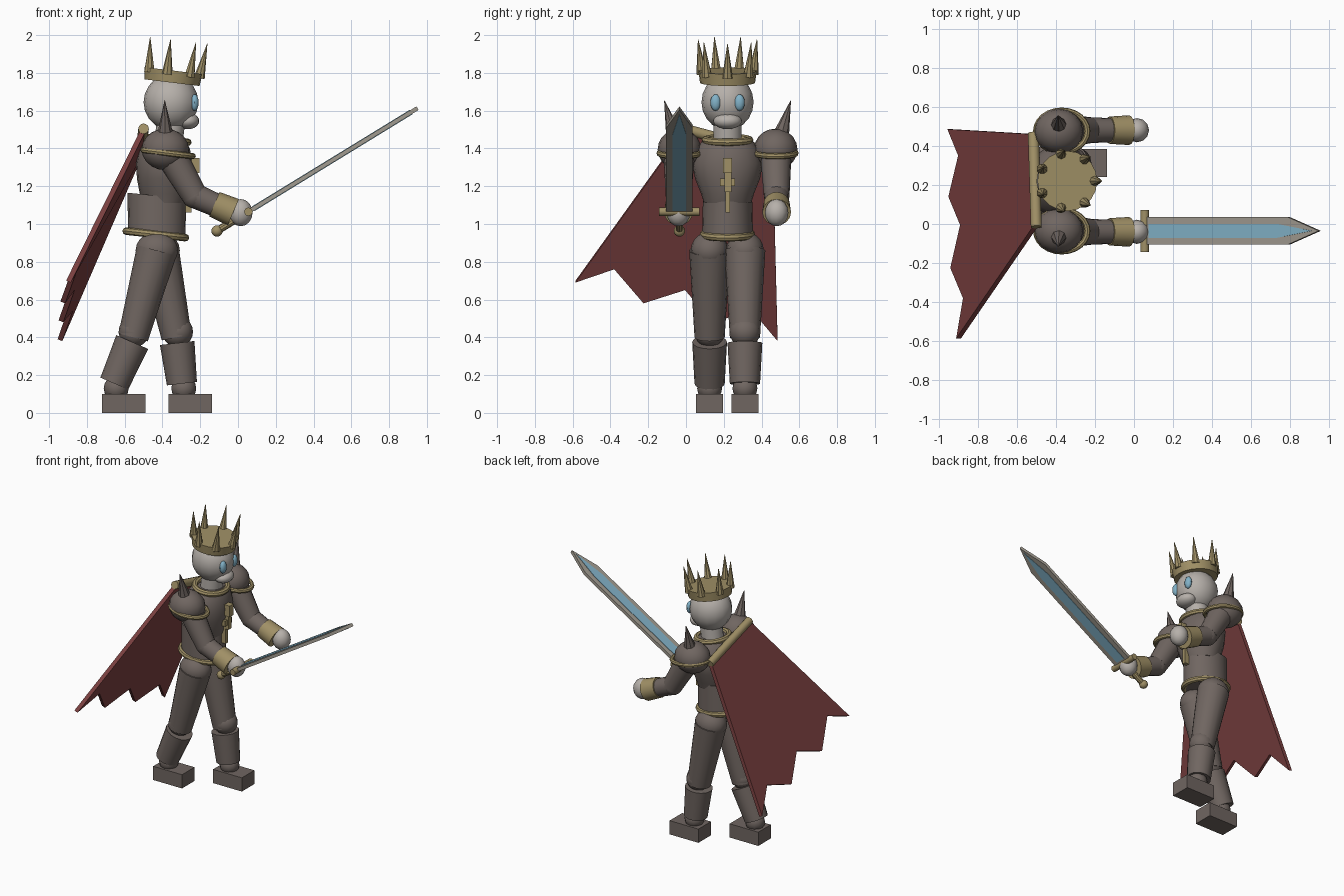
import bpy, bmesh, math
from mathutils import Vector, Matrix

if "Cube" in bpy.data.objects:
    bpy.data.objects.remove(bpy.data.objects["Cube"])


def mat(name, rgb):
    m = bpy.data.materials.new(name)
    lin = [((c / 255 + 0.055) / 1.055) ** 2.4 for c in rgb]
    m.diffuse_color = (*lin, 1)
    m.use_nodes = True
    m.node_tree.nodes["Principled BSDF"].inputs["Base Color"].default_value = m.diffuse_color
    return m


ARMOR = mat("dark_armor", (112, 102, 97))
GOLD = mat("dull_gold", (160, 144, 102))
PALE = mat("pale_stone", (182, 176, 170))
RED = mat("cape_red", (126, 66, 66))
BLUE = mat("ice_blue", (130, 178, 200))
STEEL = mat("blade_steel", (160, 154, 143))
MID = 0.22                                   # the body's centre plane in y


def finish(name, bm, m):
    bmesh.ops.recalc_face_normals(bm, faces=bm.faces)
    me = bpy.data.meshes.new(name)
    bm.to_mesh(me)
    bm.free()
    me.materials.append(m)
    ob = bpy.data.objects.new(name, me)
    bpy.context.collection.objects.link(ob)
    return ob


def tube(name, a, b, r0, r1, m, seg=16):
    a, b = Vector(a), Vector(b)
    d = b - a
    M = Matrix.Translation((a + b) / 2) @ d.to_track_quat('Z', 'Y').to_matrix().to_4x4()
    bm = bmesh.new()
    bmesh.ops.create_cone(bm, cap_ends=True, segments=seg, radius1=r0, radius2=r1,
                          depth=d.length, matrix=M)
    return finish(name, bm, m)


def ball(name, c, r, m, seg=16, rings=10):
    r = r if isinstance(r, tuple) else (r, r, r)
    bm = bmesh.new()
    bmesh.ops.create_uvsphere(bm, u_segments=seg, v_segments=rings, radius=1,
                              matrix=Matrix.Translation(c) @ Matrix.Diagonal((*r, 1)))
    return finish(name, bm, m)


def box(name, lo, hi, m):
    lo, hi = Vector(lo), Vector(hi)
    bm = bmesh.new()
    bmesh.ops.create_cube(bm, size=1, matrix=Matrix.Translation((lo + hi) / 2)
                          @ Matrix.Diagonal((*(hi - lo), 1)))
    return finish(name, bm, m)


def loft(name, rings, m, seg=20):
    # stacked ellipses: (centre x, z, radius x, radius y, tilt)
    bm = bmesh.new()
    loops = []
    for cx, z, rx, ry, tilt in rings:
        loops.append([bm.verts.new((cx + rx * math.cos(t), MID + ry * math.sin(t),
                                    z - tilt * rx * math.cos(t)))
                      for t in (2 * math.pi * i / seg for i in range(seg))])
    for p, q in zip(loops, loops[1:]):
        for i in range(seg):
            bm.faces.new((p[i], p[(i + 1) % seg], q[(i + 1) % seg], q[i]))
    bm.faces.new(loops[0])
    bm.faces.new(loops[-1])
    return finish(name, bm, m)


def hoop(name, c, rx, ry, minor, m, tilt=0.0):
    bpy.ops.mesh.primitive_torus_add(major_radius=1, minor_radius=minor / rx, location=c,
                                     rotation=(0, tilt, 0), major_segments=24, minor_segments=8)
    ob = bpy.context.object
    ob.name = name
    ob.scale = (rx, ry, rx)
    ob.data.materials.append(m)
    return ob


def prism(name, pts, offset, m):
    # flat outline thickened by an offset vector
    bm = bmesh.new()
    f = bm.faces.new([bm.verts.new(p) for p in pts])
    g = bmesh.ops.extrude_face_region(bm, geom=[f])
    bmesh.ops.translate(bm, vec=offset, verts=[v for v in g['geom'] if isinstance(v, bmesh.types.BMVert)])
    return finish(name, bm, m)


# Torso, waist, belt and collar
loft("chest", [(-.39, 1.11, .11, .125, 0), (-.39, 1.16, .13, .14, 0), (-.39, 1.24, .145, .172, 0),
               (-.39, 1.32, .15, .186, 0), (-.39, 1.40, .135, .165, 0), (-.385, 1.45, .10, .125, 0)], ARMOR)
loft("waist", [(-.43, .93, .152, .135, .1), (-.43, 1.15, .155, .13, .1)], ARMOR)
hoop("belt", (-.435, .945, .158, ), .158, .13, .02, GOLD, .11).location = (-.435, MID, .945)
hoop("collar", (-.37, MID, 1.445), .105, .115, .02, GOLD, .12)
tube("neck", (-.37, MID, 1.42), (-.355, MID, 1.54), .075, .075, PALE)

# Chest emblem
box("emblem_top", (-.30, .196, 1.27), (-.205, .243, 1.35), GOLD)
box("emblem_middle", (-.30, .205, 1.17), (-.22, .24, 1.27), GOLD)
box("emblem_bar", (-.30, .18, 1.20), (-.23, .26, 1.24), GOLD)
box("emblem_bottom", (-.30, .208, 1.06), (-.245, .233, 1.17), GOLD)

# Head, muzzle, eyes
ball("head", (-.355, MID, 1.645), (.145, .138, .148), PALE)
ball("muzzle", (-.265, MID, 1.545), (.06, .075, .043), PALE)
for s, side in ((-1, "right"), (1, "left")):
    ball(side + "_eye", (-.23, MID + s * .063, 1.643), (.022, .028, .044), BLUE, 12, 8)

# Crown with seven spikes, tipped slightly forward
tilt = Matrix.Translation((-.345, MID, 1.78)) @ Matrix.Rotation(.12, 4, 'Y')
tube("crown_band", tilt @ Vector((0, 0, -.032)), tilt @ Vector((0, 0, .032)), .146, .154, GOLD, 20)
for i in range(7):
    t = 2 * math.pi * i / 7
    u = Vector((math.cos(t), math.sin(t), 0))
    tube(f"crown_spike_{i}", tilt @ (u * .140 + Vector((0, 0, .01))),
         tilt @ (u * .160 + Vector((0, 0, .195))), .029, .001, GOLD, 8)

# Arms with pauldrons
for s, side in ((-1, "right"), (1, "left")):
    y, ye = MID + s * .255, MID + s * .26
    ball(side + "_pauldron", (-.385, y, 1.395), (.125, .115, .11), ARMOR)
    hoop(side + "_pauldron_trim", (-.37, y, 1.375), .132, .108, .016, GOLD, .12)
    tube(side + "_shoulder_spike", (-.385, MID + s * .28, 1.46), (-.388, MID + s * .335, 1.655),
         .046, .001, ARMOR, 8)
    tube(side + "_upper_arm", (-.375, y, 1.40), (-.23, ye, 1.15), .085, .068, ARMOR)
    ball(side + "_elbow", (-.23, ye, 1.15), .068, ARMOR)
    tube(side + "_forearm", (-.23, ye, 1.15), (-.06, ye, 1.075), .066, .06, ARMOR)
    tube(side + "_cuff", (-.125, ye, 1.105), (-.025, ye, 1.062), .07, .076, GOLD)
    ball(side + "_hand", (.015, ye, 1.06), (.062, .062, .072), PALE, 12, 8)

# Legs in stride: right leg back, left leg forward
for side, y, hip, knee, top, low, foot in (
        ("right", .125, (-.43, .86), (-.555, .40), (-.56, .375), (-.655, .155), -.605),
        ("left", .312, (-.42, .86), (-.325, .40), (-.322, .37), (-.297, .155), -.253)):
    P = lambda p: (p[0], y, p[1])
    ball(side + "_hip", P(hip), (.112, .1, .1), ARMOR)
    tube(side + "_thigh", P(hip), P(knee), .108, .08, ARMOR)
    ball(side + "_knee", P((knee[0] + .005, knee[1] + .03)), .082, ARMOR)
    tube(side + "_shin_guard", P(low), P(top), .08, .092, ARMOR)
    ball(side + "_ankle", P((low[0] + .01, .13)), .066, ARMOR, 12, 8)
    box(side + "_foot", (foot - .116, y - .072, 0), (foot + .116, y + .072, .1), ARMOR)

# Cape with a ragged hem, hung from a slanted bar
hem = [(-.955, .485, .39), (-.90, .35, .55), (-.95, .14, .49), (-.89, -.005, .66),
       (-.94, -.225, .59), (-.875, -.38, .77), (-.91, -.585, .70)]
prism("cape", [(-.515, -.01, 1.50)] + [(-.53, .46, 1.375)] + hem, (.025, 0, -.01), RED)
tube("cape_bar", (-.50, -.015, 1.505), (-.515, .465, 1.375), .028, .028, GOLD, 12)

# Sword, laid along its own axis from the pommel
Y = -.035
D = Vector((.89, 0, .545)).normalized()
N = Vector((-D.z, 0, D.x))
guard = Vector((.055, Y, 1.065))


def blade_pt(l, w, h=0.0):
    return guard + D * l + Vector((0, w, 0)) + N * h


def outline(l0, l1, l2, w, h):
    return [blade_pt(l0, -w, h), blade_pt(l1, -w, h), blade_pt(l2, 0, h),
            blade_pt(l1, w, h), blade_pt(l0, w, h)]


prism("blade", outline(0, .865, 1.05, .07, -.011), N * .022, STEEL)
for h, side in ((.011, "upper"), (-.014, "lower")):
    prism("blade_inlay_" + side, outline(.03, .80, 1.01, .036, h), N * .003, BLUE)
tube("sword_guard", guard + Vector((0, -.107, 0)), guard + Vector((0, .107, 0)), .022, .022, GOLD, 12)
tube("sword_grip", blade_pt(-.19, 0), blade_pt(0, 0), .02, .02, GOLD, 10)
ball("sword_pommel", blade_pt(-.195, 0), .03, GOLD, 12, 8)

# Smooth rounded parts, keep hard edges
bpy.ops.object.select_all(action='SELECT')
bpy.context.view_layer.objects.active = bpy.data.objects["head"]
bpy.ops.object.shade_smooth_by_angle(angle=math.radians(35))
